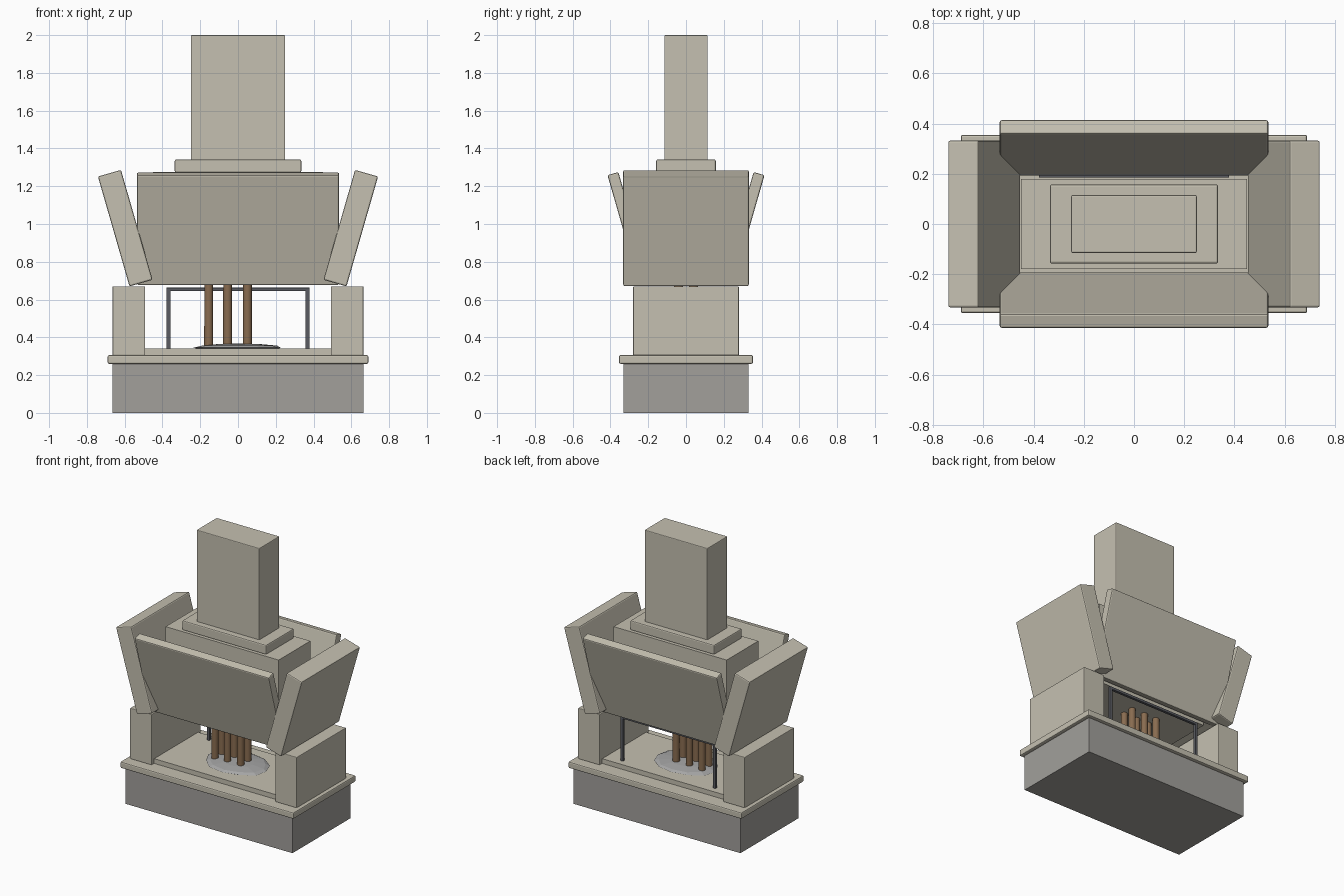
import bpy, bmesh, math, random
from mathutils import Matrix

if "Cube" in bpy.data.objects:
    bpy.data.objects.remove(bpy.data.objects["Cube"])

random.seed(4)


def material(name, rgb):
    m = bpy.data.materials.new(name)
    m.diffuse_color = (*rgb, 1)
    m.use_nodes = True
    m.node_tree.nodes["Principled BSDF"].inputs["Base Color"].default_value = m.diffuse_color
    return m


STONE = material("pale_stone", (0.56, 0.53, 0.44))
PLINTH = material("grey_stone", (0.36, 0.35, 0.33))
IRON = material("iron", (0.10, 0.105, 0.12))
WOOD = material("wood", (0.25, 0.15, 0.08))
ASH = material("ash", (0.38, 0.38, 0.38))


def finish(name, bm, loc, mat, rot=(0, 0, 0)):
    me = bpy.data.meshes.new(name)
    bm.to_mesh(me)
    bm.free()
    me.materials.append(mat)
    ob = bpy.data.objects.new(name, me)
    ob.location, ob.rotation_euler = loc, rot
    bpy.context.collection.objects.link(ob)
    return ob


def box(name, size, loc, mat=STONE, rot=(0, 0, 0), bevel=0.008):
    bm = bmesh.new()
    bmesh.ops.create_cube(bm, size=1, matrix=Matrix.Diagonal((*size, 1)))
    ob = finish(name, bm, loc, mat, rot)
    if bevel:
        b = ob.modifiers.new("soft_edges", 'BEVEL')
        b.width, b.segments = bevel, 2
    return ob


# Plinth, ledge and raised hearth floor
box("plinth", (1.33, 0.66, 0.26), (0, 0, 0.13), PLINTH, bevel=0)
box("ledge", (1.38, 0.71, 0.046), (0, 0, 0.283))
box("hearth_floor", (1.0, 0.50, 0.04), (0, 0, 0.32), bevel=0)

# Pillars and tilted hood panels
TILT = 0.28
for s, side in ((-1, "left"), (1, "right")):
    box(side + "_pillar", (0.172, 0.56, 0.365), (s * 0.578, 0, 0.4875), bevel=0.004)
    box(side + "_hood_panel", (0.127, 0.665, 0.605), (s * 0.597, 0, 0.978),
        rot=(0, s * TILT, 0))
for s, side in ((-1, "front"), (1, "back")):
    box(side + "_hood_panel", (1.07, 0.06, 0.607), (0, s * 0.303, 0.975),
        rot=(-s * TILT, 0, 0))

# Hood core, collar and chimney
box("hood_core", (0.90, 0.36, 0.595), (0, 0, 0.9775), bevel=0)
box("chimney_collar", (0.67, 0.315, 0.07), (0, 0, 1.307))
box("chimney", (0.50, 0.23, 0.67), (0, 0, 1.665), bevel=0.005)

# Iron fire-guard frame at the back
for s, side in ((-1, "left"), (1, "right")):
    box(side + "_guard_post", (0.02, 0.02, 0.325), (s * 0.368, 0.195, 0.5), IRON, bevel=0.002)
box("guard_top_bar", (0.756, 0.02, 0.018), (0, 0.195, 0.654), IRON, bevel=0.002)

# Ash heap: a flattened, slightly uneven dome
bm = bmesh.new()
bmesh.ops.create_uvsphere(bm, u_segments=12, v_segments=6, radius=1)
for v in bm.verts:
    k = random.uniform(0.92, 1.02)
    v.co.x *= 0.24 * k
    v.co.y *= 0.18 * k
    v.co.z *= 0.022
finish("ash_heap", bm, (0, 0, 0.345), ASH)

# Upright logs in two rows
for x in (-0.155, -0.055, 0.05):
    for y in (-0.04, 0.04):
        bm = bmesh.new()
        bmesh.ops.create_cone(bm, cap_ends=True, segments=16, radius1=0.024,
                              radius2=0.023, depth=0.34)
        for f in bm.faces:
            f.smooth = len(f.verts) == 4
        finish("log", bm, (x, y, 0.52), WOOD)
